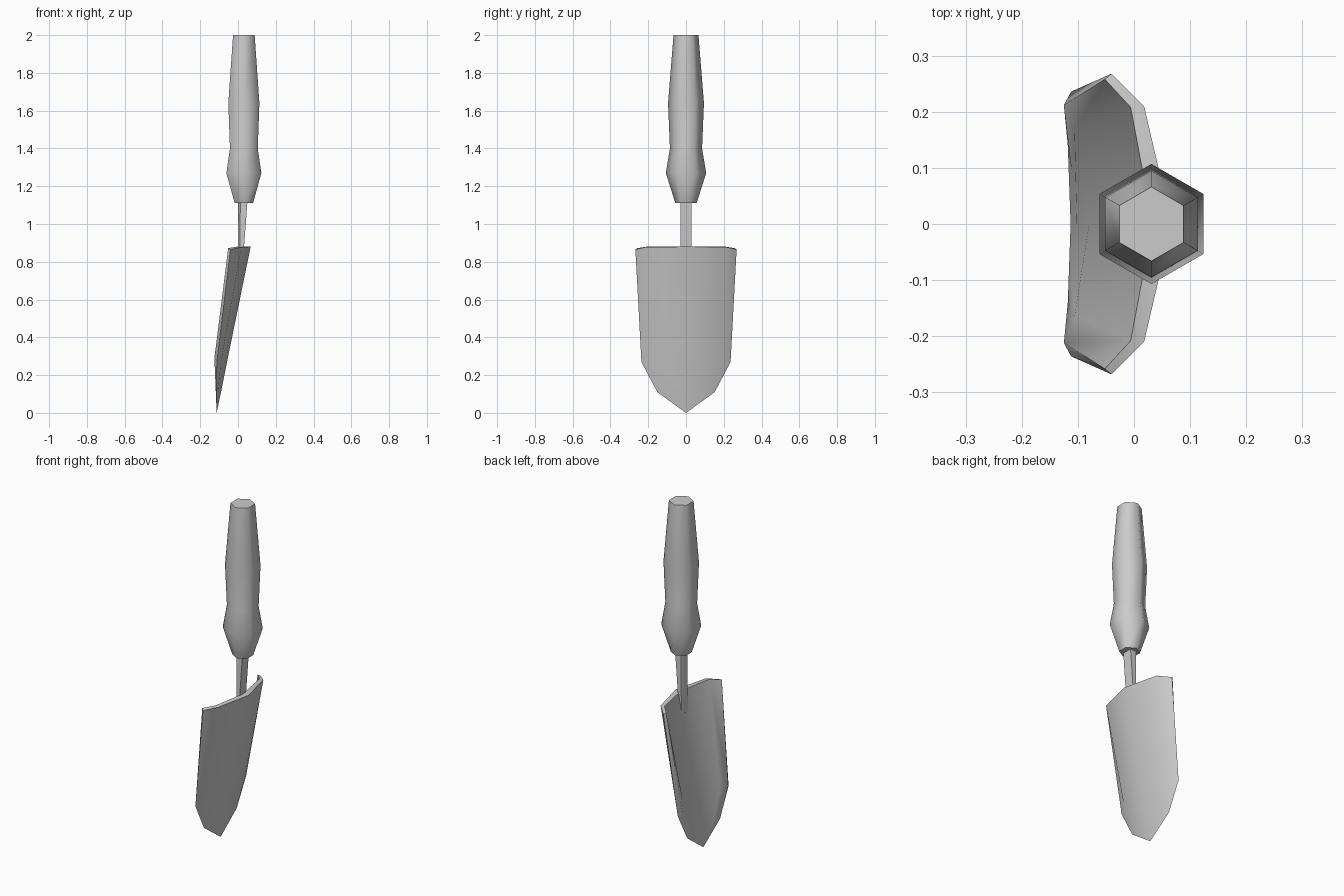
import bpy, bmesh, math

cube = bpy.data.objects.get("Cube")
if cube:
    bpy.data.objects.remove(cube)

grey = bpy.data.materials.new("plain grey")
grey.use_nodes = True
grey.diffuse_color = (0.6, 0.6, 0.6, 1)
grey.node_tree.nodes["Principled BSDF"].inputs["Base Color"].default_value = (0.6, 0.6, 0.6, 1)


def finish(name, bm, sharp_angle):
    """Smooth the faces, crease edges above the angle and link the object."""
    bmesh.ops.recalc_face_normals(bm, faces=bm.faces)
    for face in bm.faces:
        face.smooth = True
    for edge in bm.edges:
        if edge.calc_face_angle(0) > math.radians(sharp_angle):
            edge.smooth = False
    mesh = bpy.data.meshes.new(name)
    bm.to_mesh(mesh)
    bm.free()
    mesh.materials.append(grey)
    obj = bpy.data.objects.new(name, mesh)
    bpy.context.collection.objects.link(obj)


def bridge(bm, a, b):
    """Join two closed rings of equal length with quads."""
    n = len(a)
    return [bm.faces.new((a[i], a[(i + 1) % n], b[(i + 1) % n], b[i])) for i in range(n)]


def loft(name, sections, sharp_angle, sharp_ring=None):
    """Skin a stack of closed sections and cap both ends."""
    bm = bmesh.new()
    rings = [[bm.verts.new(p) for p in section] for section in sections]
    for a, b in zip(rings, rings[1:]):
        bridge(bm, a, b)
    bm.faces.new(rings[0])
    bm.faces.new(rings[-1])
    finish(name, bm, sharp_angle)


# Handle: six-sided turned grip, (height, radius)
grip = [(1.11, 0.056), (1.27, 0.107), (1.40, 0.085), (1.64, 0.095), (2.0, 0.066)]


def hexagon(z, r):
    angles = [math.radians(30 + 60 * i) for i in range(6)]
    return [(0.031 + r * math.cos(a), r * math.sin(a), z) for a in angles]


loft("handle", [hexagon(z, r) for z, r in grip], 65)


# Shank: bevelled bar narrowing into the blade
def bar(z, back, front):
    half = [(back, 0.012), (back + 0.25 * (front - back), 0.03), (front, 0.03)]
    return [(x, y, z) for x, y in half] + [(x, -y, z) for x, y in reversed(half)]


loft("shank", [bar(0.76, 0.004, 0.016), bar(0.88, 0.003, 0.032), bar(1.12, 0.0, 0.05)], 30)

# Blade: curved shell; each row runs edge, shoulder, centre
outer = [
    [(-0.040, 0.268, 0.865), (0.018, 0.21, 0.878), (0.067, 0, 0.88)],
    [(-0.112, 0.236, 0.27), (-0.090, 0.185, 0.27), (-0.058, 0, 0.27)],
    [(-0.115, 0.152, 0.11), (-0.106, 0.11, 0.11), (-0.090, 0, 0.11)],
]
inner = [
    [(-0.052, 0.258, 0.872), (-0.006, 0.208, 0.88), (0.033, 0, 0.88)],
    [(-0.125, 0.212, 0.29), (-0.106, 0.165, 0.28), (-0.080, 0, 0.27)],
    [(-0.118, 0.140, 0.12), (-0.112, 0.10, 0.115), (-0.102, 0, 0.11)],
]

bm = bmesh.new()


def mirrored_row(row):
    left = [(x, -y, z) for x, y, z in row[:2]]
    return [bm.verts.new(p) for p in left + row[::-1]]


rings = [mirrored_row(o) + mirrored_row(i)[::-1] for o, i in zip(outer, inner)]
tip = bm.verts.new((-0.113, 0, 0))
for a, b in zip(rings, rings[1:]):
    bridge(bm, a, b)
for i in range(10):
    bm.faces.new((rings[-1][i], rings[-1][(i + 1) % 10], tip))
# Top rim
top = rings[0]
for i in range(4):
    bm.faces.new((top[i], top[i + 1], top[8 - i], top[9 - i]))
finish("blade", bm, 45)
